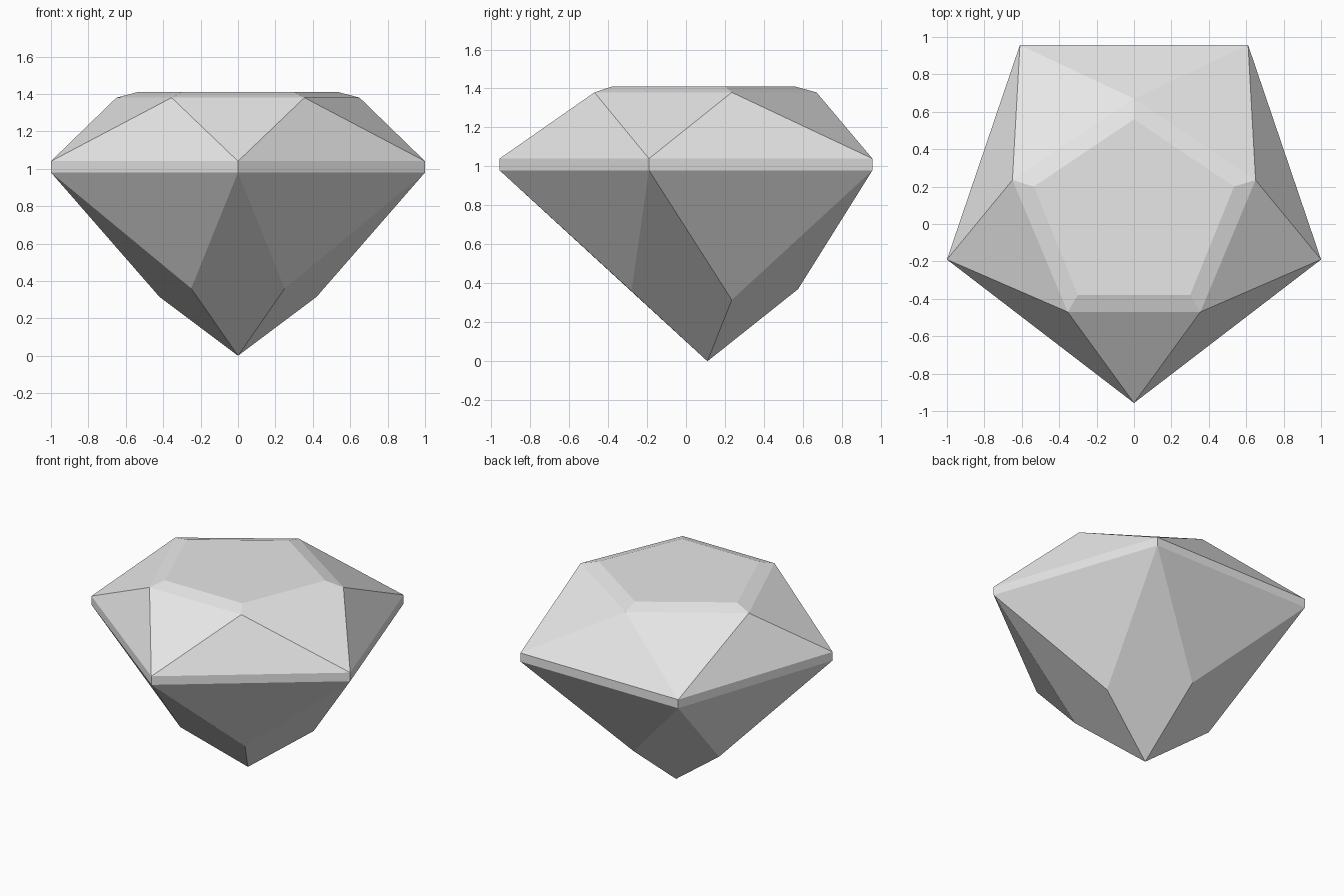
import bpy
import bmesh

cube = bpy.data.objects.get("Cube")
if cube:
    bpy.data.objects.remove(cube, do_unlink=True)

# Single plain grey
grey = bpy.data.materials.new("pale_grey")
grey.use_nodes = True
colour = (0.8, 0.8, 0.8, 1)
grey.diffuse_color = colour
grey.node_tree.nodes["Principled BSDF"].inputs["Base Color"].default_value = colour


def girdle_outline(z):
    """Pentagon corners, counter-clockwise from the front point."""
    half = [(1.0, -0.19), (0.61, 0.957)]
    pts = [(0, -0.957)] + half + [(-x, y) for x, y in reversed(half)]
    return [(x, y, z) for x, y in pts]


def between_ring(front, side, back):
    """Five points lying between the girdle corners, in the same order."""
    mirror = [(-x, y, z) for x, y, z in (side, front)]
    return [front, side, back] + mirror


bm = bmesh.new()


def ring(points):
    return [bm.verts.new(p) for p in points]


table = ring(between_ring((0.3, -0.38, 1.41), (0.535, 0.2, 1.41), (0, 0.56, 1.41)))
crown = ring(between_ring((0.355, -0.47, 1.38), (0.65, 0.235, 1.38), (0, 0.67, 1.38)))
girdle_top = ring(girdle_outline(1.04))
girdle_low = ring(girdle_outline(0.98))
pavilion = ring(between_ring((0.25, -0.28, 0.36), (0.42, 0.235, 0.315), (0, 0.575, 0.37)))
culet = bm.verts.new((0, 0.11, 0))

# Flat table on top, then the facets around each of the five sides
bm.faces.new(table)
for i in range(5):
    j, h = (i + 1) % 5, i - 1
    bm.faces.new((crown[i], crown[j], table[j], table[i]))
    bm.faces.new((girdle_top[i], girdle_top[j], crown[i]))
    bm.faces.new((girdle_top[i], crown[i], crown[h]))
    bm.faces.new((girdle_low[i], girdle_low[j], girdle_top[j], girdle_top[i]))
    bm.faces.new((girdle_low[j], girdle_low[i], pavilion[i]))
    bm.faces.new((girdle_low[i], pavilion[h], culet, pavilion[i]))
bmesh.ops.recalc_face_normals(bm, faces=bm.faces)

mesh = bpy.data.meshes.new("cut_gem")
bm.to_mesh(mesh)
bm.free()
mesh.materials.append(grey)
gem = bpy.data.objects.new("cut_gem", mesh)
bpy.context.collection.objects.link(gem)
